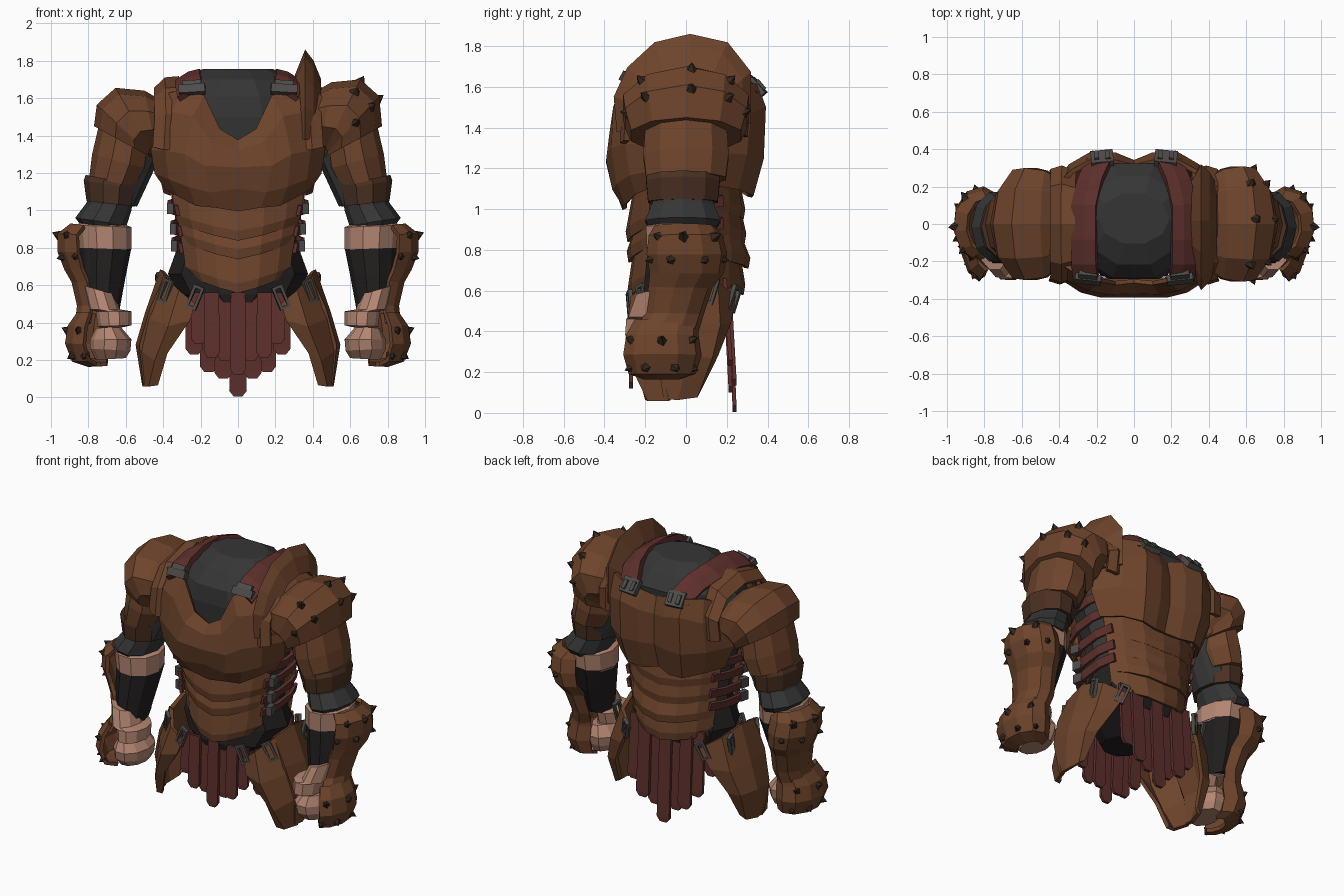
import bpy, bmesh, math
from mathutils import Vector, Matrix, Euler

COL = dict(leather=(.155, .058, .025), dark=(.07, .03, .016), shirt=(.036, .036, .036), black=(.016, .013, .013),
           red=(.11, .029, .025), skin=(.46, .24, .17), metal=(.075, .072, .068), spike=(.035, .02, .014))
MATS = {}
for k, c in COL.items():
    MATS[k] = bpy.data.materials.new(k)
    MATS[k].diffuse_color = (*c, 1)


def make(name, verts, faces, col, mirror=False, thick=0):
    bm = bmesh.new()
    vs = [bm.verts.new(v) for v in verts]
    for f in faces:
        bm.faces.new([vs[i] for i in f])
    bmesh.ops.recalc_face_normals(bm, faces=bm.faces)
    me = bpy.data.meshes.new(name)
    bm.to_mesh(me)
    bm.free()
    me.materials.append(MATS[col])
    ob = bpy.data.objects.new(name, me)
    bpy.context.collection.objects.link(ob)
    if mirror:
        ob.modifiers.new("mirror", 'MIRROR')
    if thick:
        s = ob.modifiers.new("thick", 'SOLIDIFY')
        s.thickness, s.offset = thick, 0
    return ob


def sheet(name, rows, col, mirror=False, thick=.025):
    n = len(rows[0])
    faces = [(r*n+c, r*n+c+1, r*n+n+c+1, r*n+n+c) for r in range(len(rows)-1) for c in range(n-1)]
    return make(name, [p for r in rows for p in r], faces, col, mirror, thick)


def tube(name, rings, col, mirror=False):
    n, m = len(rings[0]), len(rings)
    faces = [(r*n+c, r*n+(c+1) % n, r*n+n+(c+1) % n, r*n+n+c) for r in range(m-1) for c in range(n)]
    faces += [tuple(range(n)), tuple(range(m*n-n, m*n))]
    return make(name, [p for r in rings for p in r], faces, col, mirror)


def ring(ox, oz, ix, iz, cy, ry, angles=range(0, 360, 36)):
    # ellipse between an outer and an inner point in the front view
    out = []
    for a in angles:
        c, s = math.cos(math.radians(a)), math.sin(math.radians(a))
        out.append(Vector(((ox+ix)/2 + (ox-ix)/2*c, cy + ry*s, (oz+iz)/2 + (oz-iz)/2*c)))
    return out


def box(name, loc, size, col, rot=(0, 0, 0), mirror=True):
    M = Matrix.Translation(loc) @ Euler(rot).to_matrix().to_4x4()
    v = [M @ Vector((x*size[0]/2, y*size[1]/2, z*size[2]/2)) for x in (-1, 1) for y in (-1, 1) for z in (-1, 1)]
    f = [(0, 1, 3, 2), (4, 5, 7, 6), (0, 1, 5, 4), (2, 3, 7, 6), (0, 2, 6, 4), (1, 3, 7, 5)]
    return make(name, v, f, col, mirror)


def spike(name, p, center, mirror, r=.032, h=.03):
    d = (p - Vector(center)).normalized()
    q = d.to_track_quat('Z', 'Y')
    b = [p - d*.015 + q @ Vector((r*math.cos(a*math.tau/5), r*math.sin(a*math.tau/5), 0)) for a in range(5)]
    make(name, b + [p + d*h], [(0, 1, 2, 3, 4)] + [(k, (k+1) % 5, 5) for k in range(5)], 'spike', mirror)


def frame(name, loc, rot, w=.06, h=.13):
    M = Matrix.Translation(loc) @ Euler(rot).to_matrix().to_4x4()
    sq = [(-1, -1), (1, -1), (1, 1), (-1, 1), (-1, -1)]
    sheet(name, [[M @ Vector((x*(w/2-d), 0, z*(h/2-d))) for x, z in sq] for d in (0, .016)], 'metal', True, .022)


# undershirt and hips
tube("undershirt", [ring(w, z, -w, z, cy, ry) for z, w, cy, ry in [
    (.6, .32, 0, .21), (.85, .31, 0, .22), (1.05, .34, 0, .25), (1.3, .43, 0, .29), (1.5, .43, .01, .32),
    (1.61, .37, .02, .32), (1.7, .28, .02, .25), (1.755, .19, .03, .14)]], 'shirt')
tube("hip_wrap", [ring(w, z, -w, z, cy, ry) for z, w, cy, ry in [
    (.84, .31, 0, .22), (.66, .375, 0, .245), (.55, .31, -.025, .245), (.45, .13, -.11, .13)]], 'black')

# breastplate with V neck, and back plate with spine groove
sheet("breastplate", [
    [(0, -.305, 1.37), (.10, -.315, 1.43), (.18, -.30, 1.61), (.30, -.26, 1.64), (.38, -.21, 1.62)],
    [(0, -.36, 1.32), (.14, -.365, 1.36), (.24, -.345, 1.5), (.34, -.30, 1.52), (.43, -.20, 1.48)],
    [(0, -.38, 1.23), (.18, -.38, 1.24), (.28, -.355, 1.3), (.38, -.29, 1.32), (.455, -.15, 1.32)],
    [(0, -.345, 1.12), (.15, -.35, 1.1), (.26, -.33, 1.13), (.36, -.27, 1.17), (.435, -.13, 1.2)],
    [(0, -.30, 1.0), (.12, -.30, 1.02), (.22, -.29, 1.03), (.31, -.24, 1.08), (.38, -.14, 1.12)]], 'leather', True)
sheet("back_plate", [
    [(0, .305, 1.56), (.10, .33, 1.59), (.22, .34, 1.61), (.33, .28, 1.62), (.41, .20, 1.58)],
    [(0, .33, 1.45), (.10, .37, 1.47), (.22, .38, 1.5), (.34, .31, 1.47), (.44, .16, 1.44)],
    [(0, .33, 1.25), (.10, .36, 1.25), (.22, .37, 1.25), (.35, .29, 1.27), (.45, .13, 1.28)],
    [(0, .28, 1.08), (.10, .31, 1.06), (.20, .32, 1.07), (.30, .25, 1.1), (.38, .13, 1.12)]], 'leather', True)


# overlapping waist lames, front and back
def lame(name, zt, zb, wt, wb, yt, yb, rise):
    rows = []
    for z, w, y in [(zt, wt, yt), (zb+.05, (wt+wb)/2, yb), (zb, wb, yb*.97)]:
        ys = .13 if y > 0 else -.14
        rows.append([(w*u, y + (ys-y)*u**2.4, z + rise*u**1.3) for u in (0, .4, .75, 1)])
    sheet(name, rows, 'leather', True, .022)


for k, (zt, zb, wt, wb) in enumerate([(1.08, .84, .355, .31), (.88, .74, .32, .285), (.78, .56, .30, .245)]):
    lame(f"belly_lame_{k}", zt, zb, wt, wb, -.25, -.285+.005*k, .09)
for k, (zt, zb, wt, wb) in enumerate([(1.1, .95, .36, .33), (.99, .83, .34, .31), (.87, .71, .32, .3), (.75, .58, .31, .27)]):
    lame(f"back_lame_{k}", zt, zb, wt, wb, .26, (.28, .285, .305, .28)[k], .05)

# side straps with small buckles
for k, (z, w) in enumerate([(.82, .345), (.91, .35), (1.02, .365), (1.13, .40), (1.24, .43)]):
    arc = [(w-.04, -.18), (w-.005, -.07), (w-.005, .07), (w-.04, .18)]
    sheet(f"side_strap_{k}", [[(x+dx, y, z+dz+.12*y) for x, y in arc] for dx, dz in ((.006, .027), (-.006, -.027))], 'red', True, .02)
    if k < 3:
        box(f"side_buckle_{k}", (w-.01, -.13, z-.01), (.035, .06, .06), 'metal', (0, 0, .25))

# shoulder straps and their buckles
path = [(.25, -.30, 1.63), (.26, -.21, 1.69), (.26, -.08, 1.72), (.26, .10, 1.72), (.23, .23, 1.69), (.18, .34, 1.6)]
sheet("shoulder_strap", [[(x+dx, y, z+dz) for x, y, z in path] for dx, dz in ((-.06, .018), (0, .003), (.065, -.04))], 'red', True, .04)
box("front_buckle", (.245, -.295, 1.645), (.14, .04, .05), 'metal', (-.5, .06, .1))
box("front_buckle_plate", (.245, -.275, 1.665), (.1, .04, .05), 'metal', (-.7, .06, .1))
box("back_buckle", (.17, .35, 1.6), (.12, .035, .1), 'metal', (.7, 0, -.1))
for dx in (-.03, .03):
    box("back_buckle_tongue", (.17+dx, .36, 1.605), (.025, .035, .06), 'metal', (.7, 0, -.1))

# shoulder rim arches, and the tall neck guard on one side only
arch = [(-.30, 1.33), (-.29, 1.5), (-.2, 1.62), (0, 1.67), (.2, 1.63), (.29, 1.5), (.28, 1.36)]
rim = [[(x+.1*max(0, 1.45-z), y*s, 1.4+(z-1.4)*t) for y, z in arch] for x, s, t in ((.315, .93, 1.12), (.385, 1.03, 1.1), (.44, .97, .9))]
sheet("shoulder_rim", rim, 'leather', True, .03)
guard = [(-.33, 1.38), (-.345, 1.55), (-.28, 1.69), (-.15, 1.81), (.02, 1.85), (.2, 1.81), (.31, 1.67), (.31, 1.42)]
sheet("neck_guard", [[(x, y*s, 1.4+(z-1.4)*s) for y, z in guard] for x, s in ((.315, .72), (.36, 1), (.395, .88), (.435, .66))],
      'leather', False, .02)


# pauldrons: larger spiked one on +x, plain one on -x
def pauldron(name, sx, up, wide):
    st = [(.43, 1.6, .43, 1.36, .27), (.50, 1.64, .44, 1.32, .30), (.655, 1.655, .45, 1.3, .315),
          (.755, 1.565, .45, 1.28, .305), (.77, 1.45, .44, 1.27, .275)]
    rs = [ring(ox, oz+up*(oz > 1.5), ix, iz, 0, ry*wide) for ox, oz, ix, iz, ry in st]
    tube(name, [[Vector((sx*p.x, p.y, p.z)) for p in r] for r in rs], 'leather')


pauldron("plain_pauldron", -1, 0, 1)
pauldron("spiked_pauldron", 1, .045, 1.03)
for p in ring(.66, 1.695, .45, 1.3, 0, .315, [-45, 5, 45]) + ring(.755, 1.6, .45, 1.28, 0, .305, [-78, -42, 5, 45, 75]):
    spike("pauldron_spike", p, (.5, 0, 1.42), False)


# arms, top to bottom
def limb(name, stations, col):
    tube(name, [ring(*s) for s in stations], col, True)


limb("arm_sleeve", [(.68, 1.38, .41, 1.3, 0, .14), (.78, 1.07, .54, 1.02, -.015, .15)], 'shirt')
limb("upper_arm_plate", [(.745, 1.45, .46, 1.34, 0, .21), (.78, 1.3, .475, 1.22, 0, .22), (.795, 1.18, .53, 1.12, 0, .205)], 'leather')
limb("arm_band", [(.815, 1.19, .52, 1.13, -.015, .185), (.825, 1.16, .53, 1.11, -.015, .19), (.81, 1.05, .55, 1.02, -.015, .18)], 'dark')
limb("sleeve_cuff", [(.80, 1.08, .565, 1.03, -.015, .155), (.81, 1.04, .57, 1.0, -.015, .16), (.87, .96, .595, .92, -.015, .195), (.84, .92, .62, .89, -.015, .17)], 'shirt')
limb("elbow", [(.82, .96, .62, .93, -.02, .13), (.86, .92, .57, .91, -.03, .175), (.85, .8, .57, .79, -.035, .165)], 'skin')
limb("forearm_wrap", [(.85, .82, .57, .8, -.03, .165), (.84, .66, .6, .65, -.06, .15), (.82, .5, .635, .46, -.1, .12)], 'black')
limb("wrist", [(.83, .6, .66, .55, -.125, .125), (.80, .47, .63, .47, -.15, .14), (.76, .46, .57, .46, -.165, .135), (.75, .38, .57, .385, -.175, .13), (.73, .37, .64, .37, -.14, .1)], 'skin')
limb("fist", [(.76, .37, .63, .38, -.14, .13), (.79, .31, .57, .31, -.14, .165), (.79, .26, .575, .25, -.14, .155), (.76, .2, .6, .21, -.13, .12)], 'skin')

# outer forearm guard and gauntlet shells
sweep = [-75, -45, -10, 25, 60, 95, 130]


def shell(name, st):
    sheet(name, [ring(*s, sweep) for s in st], 'leather', True, .025)


shell("forearm_guard", [(.89, .92, .70, .9, -.01, .14), (.955, .87, .69, .86, -.005, .175), (.955, .78, .68, .78, 0, .19), (.92, .69, .68, .69, 0, .175),
                        (.88, .62, .67, .62, -.03, .15), (.85, .49, .66, .48, -.06, .135), (.86, .4, .68, .4, -.1, .15)])
shell("gauntlet", [(.85, .45, .68, .45, -.1, .15), (.9, .38, .66, .38, -.12, .17), (.915, .29, .66, .28, -.12, .185), (.88, .2, .66, .2, -.12, .16), (.8, .175, .68, .18, -.12, .09)])
for p in ring(.965, .87, .69, .86, 0, .18, [-50, -5, 55]) + ring(.955, .75, .69, .76, 0, .185, [-70, -25, 30, 80]):
    spike("elbow_spike", p, (.8, 0, .8), True, .032, .032)
for p in ring(.915, .36, .66, .36, -.12, .175, [-60, 0, 60]) + ring(.9, .22, .66, .22, -.12, .165, [-70, -30, 25, 70]):
    spike("knuckle_spike", p, (.76, -.12, .29), True, .032, .032)

# hip tassets
sheet("front_tasset", [
    [(.23, -.255, .50), (.31, -.26, .57), (.39, -.16, .65)], [(.26, -.275, .41), (.37, -.285, .38), (.47, -.15, .42)],
    [(.38, -.235, .24), (.44, -.245, .2), (.51, -.12, .25)], [(.43, -.19, .07), (.47, -.18, .06), (.5, -.08, .06)]], 'leather', True)
sheet("side_tasset", [
    [(.38, -.17, .65), (.405, 0, .68), (.37, .15, .64), (.26, .235, .57)],
    [(.46, -.17, .47), (.485, .01, .45), (.44, .16, .43), (.33, .21, .44)],
    [(.515, -.14, .28), (.535, .01, .28), (.49, .12, .27), (.42, .145, .28)],
    [(.495, -.11, .07), (.5, -.04, .065), (.48, .05, .08), (.45, .06, .11)]], 'leather', True)
for loc, rot in [((.385, -.21, .57), (0, -.4, .7)), ((.23, -.275, .535), (0, -.4, .2)), ((.425, .12, .6), (0, .3, 1.4)), ((.29, .235, .56), (.1, .4, 2.6))]:
    frame("tasset_buckle", loc, rot)


# hanging cloth strips in two layers, front and back
def strips(name, top, low, step, yt, yb, w, layer):
    for k in range(-3, 4):
        x, b, off = k*w, low + step*abs(k) + .03*(k % 2), layer*(k % 2)
        pts = [(x-w*.55, yt+off, top), (x+w*.55, yt+off, top), (x+w*.6, yb+off, b+.03), (x+w*.3, yb+off, b), (x-w*.3, yb+off, b), (x-w*.6, yb+off, b+.03)]
        make(f"{name}_{k+3}", pts, [(0, 1, 2, 5), (2, 3, 4, 5)], 'red', False, .02)


strips("front_cloth", .56, .12, .045, -.255, -.27, .07, .02)
strips("back_cloth", .66, .005, .065, .21, .238, .078, -.02)
